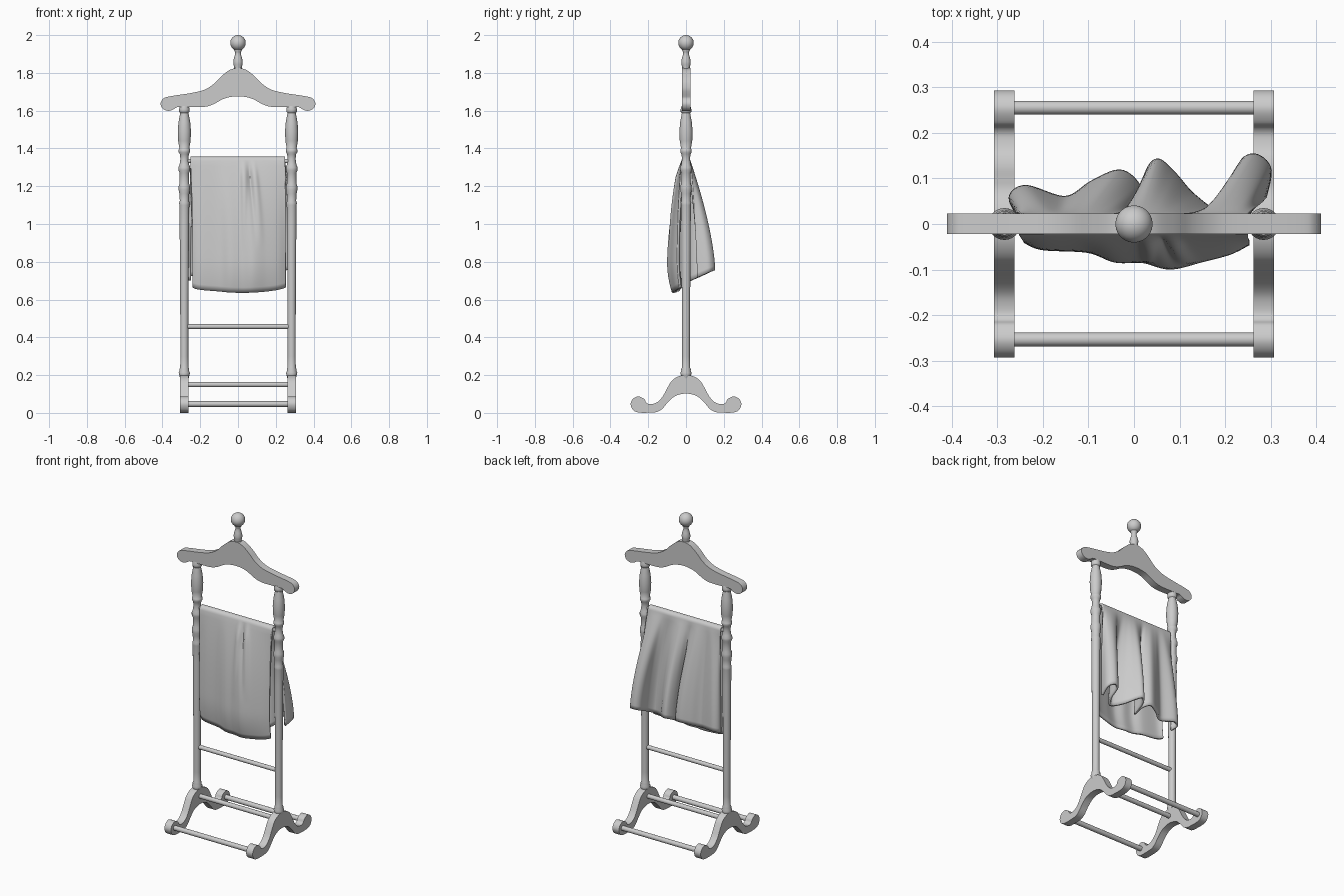
import bpy, bmesh, math
from mathutils import Vector

cube = bpy.data.objects.get("Cube")
if cube:
    bpy.data.objects.remove(cube, do_unlink=True)

grey = bpy.data.materials.new("light_grey")
grey.use_nodes = True
grey.diffuse_color = (0.6, 0.6, 0.6, 1)
grey.node_tree.nodes["Principled BSDF"].inputs["Base Color"].default_value = (0.6, 0.6, 0.6, 1)


def finish(name, bm, angle=40):
    bmesh.ops.recalc_face_normals(bm, faces=bm.faces)
    mesh = bpy.data.meshes.new(name)
    bm.to_mesh(mesh)
    bm.free()
    mesh.materials.append(grey)
    ob = bpy.data.objects.new(name, mesh)
    bpy.context.collection.objects.link(ob)
    bpy.ops.object.select_all(action='DESELECT')
    ob.select_set(True)
    bpy.context.view_layer.objects.active = ob
    bpy.ops.object.shade_smooth_by_angle(angle=math.radians(angle))
    return ob


def spline(a, b, c, d, t):
    """Catmull-Rom point between b and c."""
    return 0.5 * (2 * b + (c - a) * t + (2 * a - 5 * b + 4 * c - d) * t * t
                  + (3 * b - a - 3 * c + d) * t ** 3)


def along(points, u):
    """Point at fraction u of an open smooth path."""
    p = [Vector(q) for q in points]
    n = len(p) - 1
    i = min(int(u * n), n - 1)
    return spline(p[max(i - 1, 0)], p[i], p[i + 1], p[min(i + 2, n)], u * n - i)


def board(name, half, place, shift, steps=5):
    """Board cut from a mirrored smooth outline and extruded."""
    loop = [Vector(p) for p in half + [(-x, z) for x, z in half[-2:0:-1]]]
    n = len(loop)
    outline = [spline(loop[i - 1], loop[i], loop[(i + 1) % n], loop[(i + 2) % n], k / steps)
               for i in range(n) for k in range(steps)]
    bm = bmesh.new()
    face = bm.faces.new([bm.verts.new(place(p.x, p.y)) for p in outline])
    new = bmesh.ops.extrude_face_region(bm, geom=[face])["geom"]
    bmesh.ops.translate(bm, vec=shift, verts=[v for v in new if isinstance(v, bmesh.types.BMVert)])
    return finish(name, bm)


def lathe(name, profile, x, sides=24):
    """Turned part: (radius, height) pairs spun around z."""
    bm = bmesh.new()
    rings = [[bm.verts.new((x + r * math.cos(math.tau * k / sides),
                            r * math.sin(math.tau * k / sides), z)) for k in range(sides)]
             for r, z in profile]
    for a, b in zip(rings, rings[1:]):
        for k in range(sides):
            j = (k + 1) % sides
            bm.faces.new((a[k], a[j], b[j], b[k]))
    bm.faces.new(rings[0])
    bm.faces.new(rings[-1])
    return finish(name, bm, 50)


def rod(name, y, z, r):
    ob = lathe(name, [(r, -0.275), (r, 0.275)], 0, 20)
    ob.rotation_euler.y = math.pi / 2
    ob.location = (0, y, z)


# Coat hanger
hanger = [(0, 1.826), (0.045, 1.815), (0.09, 1.78), (0.13, 1.74), (0.18, 1.71), (0.25, 1.693),
          (0.36, 1.676), (0.395, 1.664), (0.41, 1.637), (0.398, 1.61), (0.37, 1.599),
          (0.343, 1.606), (0.32, 1.619), (0.27, 1.619), (0.18, 1.62), (0.13, 1.634),
          (0.07, 1.665), (0, 1.676)]
board("hanger", hanger, lambda a, b: (a, -0.022, b), (0, 0.045, 0))

# Ball finial on a turned neck
neck = [(0.02, 1.815), (0.02, 1.83), (0.024, 1.845), (0.025, 1.86), (0.021, 1.88),
        (0.015, 1.9), (0.015, 1.91), (0.02, 1.918), (0.02, 1.925)]
ball = [(0.041 * math.sin(a), 1.959 - 0.041 * math.cos(a))
        for a in [math.radians(30 + 149 * k / 14) for k in range(15)]]
lathe("finial", neck + ball, 0)

# Turned posts and arched feet
post = [(0.022, 0.18), (0.027, 0.2), (0.03, 0.212), (0.025, 0.222), (0.026, 0.23), (0.022, 0.24),
        (0.021, 0.3), (0.022, 0.6), (0.025, 1.0), (0.026, 1.1), (0.028, 1.112), (0.024, 1.122),
        (0.026, 1.16), (0.03, 1.18), (0.03, 1.2), (0.025, 1.215), (0.025, 1.27), (0.031, 1.285),
        (0.031, 1.3), (0.025, 1.315), (0.021, 1.345), (0.024, 1.37), (0.03, 1.38), (0.03, 1.395),
        (0.026, 1.4), (0.033, 1.44), (0.035, 1.49), (0.031, 1.54), (0.023, 1.58), (0.022, 1.588),
        (0.028, 1.594), (0.028, 1.608), (0.024, 1.625)]
foot = [(0, 0.2), (0.04, 0.193), (0.075, 0.17), (0.1, 0.13), (0.125, 0.085), (0.155, 0.055),
        (0.19, 0.046), (0.21, 0.054), (0.222, 0.074), (0.253, 0.087), (0.281, 0.074),
        (0.293, 0.046), (0.28, 0.015), (0.25, 0.002), (0.2, 0.001), (0.155, 0.005),
        (0.125, 0.022), (0.095, 0.057), (0.055, 0.09), (0, 0.102)]
for side, x in (("left", 0.284), ("right", -0.284)):
    lathe(side + "_post", post, x)
    board(side + "_foot", foot, lambda a, b: (x - 0.0225, a, b), (0.045, 0, 0))

# Cross rods
rod("front_foot_rod", -0.253, 0.047, 0.015)
rod("back_foot_rod", 0.255, 0.047, 0.015)
rod("middle_foot_rod", 0, 0.15, 0.014)
rod("lower_rail", 0, 0.457, 0.013)
rod("cloth_rail", 0, 1.333, 0.011)

# Draped cloth: hems follow smooth paths, the sheet blends from the rail down to them
front_hem = [(-0.238, -0.035), (-0.2, -0.05), (-0.1, -0.056), (-0.04, -0.077), (0.02, -0.078),
             (0.08, -0.092), (0.15, -0.076), (0.21, -0.06), (0.25, -0.04)]
back_hem = [(-0.255, 0.025), (-0.268, 0.06), (-0.235, 0.079), (-0.15, 0.055), (-0.09, 0.09),
            (-0.03, 0.113), (0.01, 0.08), (0.018, 0.03), (0.026, 0.1), (0.05, 0.137),
            (0.085, 0.11), (0.13, 0.06), (0.19, 0.022), (0.225, 0.06), (0.235, 0.13),
            (0.265, 0.148), (0.295, 0.12), (0.285, 0.06)]
RAIL_Z, RAIL_R, COLS, ROWS = 1.334, 0.017, 110, 24


def cloth_point(u, s, front):
    top_x = -0.252 + 0.502 * u
    hem = along(front_hem if front else back_hem, u)
    if front:
        w = 1 - (1 - s) ** 2.5
        hem_z = 0.637 + 0.028 * (2 * u - 1) ** 2
        y = -RAIL_R + (hem.y + RAIL_R) * w
        y *= 1.04 - 0.3 * max(0, s * 4 - 3) ** 2
        # Gathered pleats fading downwards
        for px, amount in ((0.03, -0.014), (0.055, 0.014), (0.08, -0.012)):
            drift = px + 0.03 * s * (1 if px > 0.04 else -1)
            fade = min(1, s * 8) * max(0, 1 - s * 1.5)
            y += amount * fade * math.exp(-((top_x - drift) / 0.014) ** 2)
    else:
        w = 1 - (1 - s) ** 1.5
        hem_z = 0.698 + 0.45 * max(0, hem.y - 0.02)
        y = RAIL_R + (hem.y - RAIL_R) * w
    x = top_x + (hem.x - top_x) * w
    return Vector((x, y, RAIL_Z + (hem_z - RAIL_Z) * s))


bm = bmesh.new()
grid = []
for i in range(COLS + 1):
    u = i / COLS
    column = [cloth_point(u, 1 - k / ROWS, True) for k in range(ROWS + 1)]
    for k in range(1, 8):
        a = math.pi * k / 8
        column.append(Vector((-0.252 + 0.502 * u, -RAIL_R * math.cos(a), RAIL_Z + RAIL_R * math.sin(a))))
    column += [cloth_point(u, k / ROWS, False) for k in range(ROWS + 1)]
    grid.append([bm.verts.new(p) for p in column])
for a, b in zip(grid, grid[1:]):
    for k in range(len(a) - 1):
        bm.faces.new((a[k], b[k], b[k + 1], a[k + 1]))
cloth = finish("draped_cloth", bm, 80)
thick = cloth.modifiers.new("thickness", 'SOLIDIFY')
thick.thickness = 0.013
thick.offset = 0
